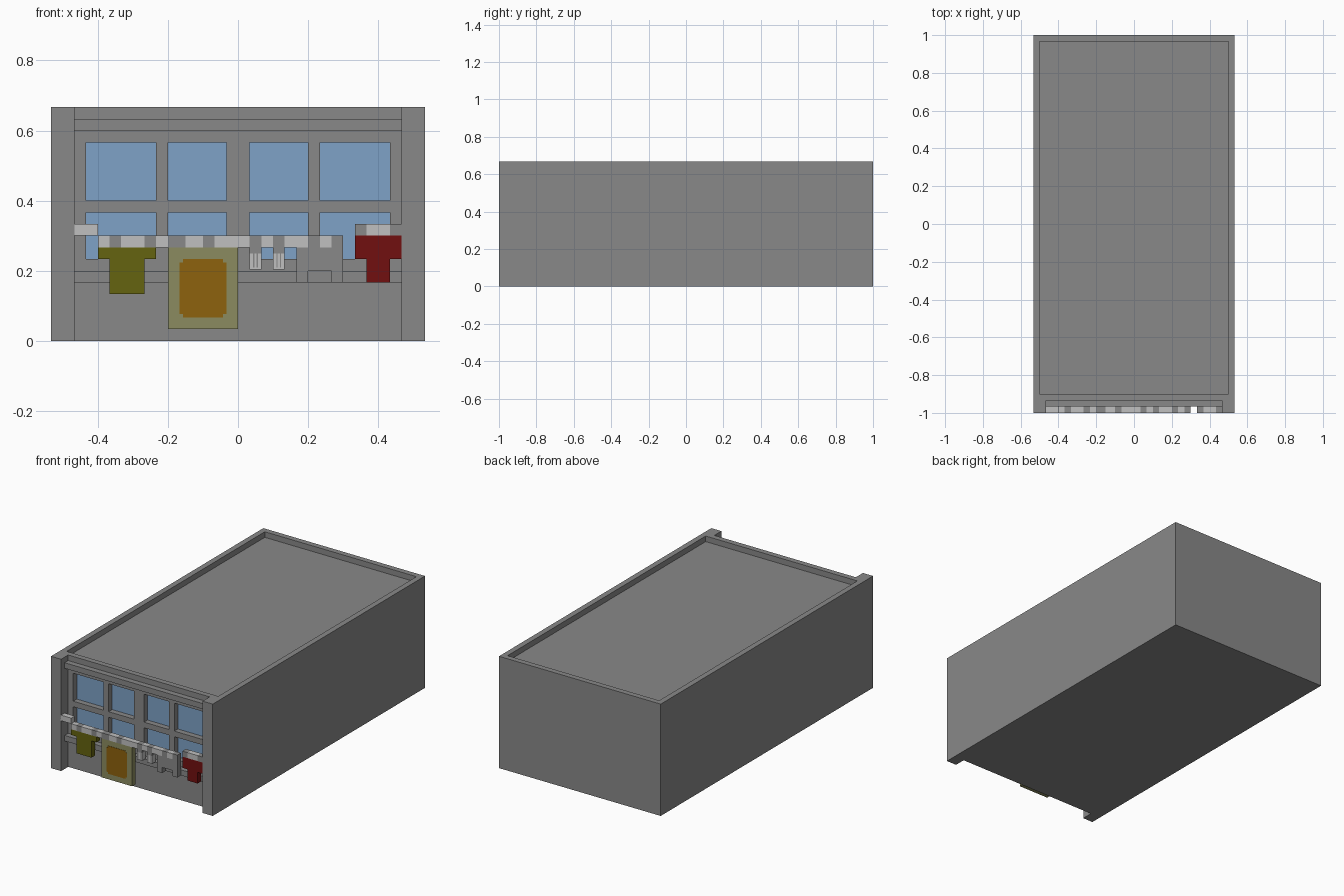
import bpy, bmesh

cube = bpy.data.objects.get("Cube")
if cube:
    bpy.data.objects.remove(cube, do_unlink=True)

U = 1 / 30  # building block size


def material(name, r, g, b):
    m = bpy.data.materials.new(name)
    m.use_nodes = True
    m.diffuse_color = (r, g, b, 1)
    m.node_tree.nodes["Principled BSDF"].inputs["Base Color"].default_value = (r, g, b, 1)
    return m


GREY = material("grey concrete", 0.25, 0.25, 0.25)
BLUE = material("window blue", 0.21, 0.36, 0.57)
WHITE = material("rope white", 0.53, 0.53, 0.53)
OLIVE = material("olive cloth", 0.13, 0.125, 0.005)
RUG = material("rug border", 0.26, 0.26, 0.115)
ORANGE = material("rug orange", 0.27, 0.122, 0.004)
RED = material("red cloth", 0.165, 0.005, 0.005)


def prism(name, mat, outline, y0, y1):
    """Extrude a front outline of (x, z) block units from y0 to y1."""
    bm = bmesh.new()
    face = bm.faces.new([bm.verts.new((x * U, y0 * U, z * U)) for x, z in outline])
    ext = bmesh.ops.extrude_face_region(bm, geom=[face])["geom"]
    bmesh.ops.translate(bm, vec=(0, (y1 - y0) * U, 0),
                        verts=[v for v in ext if isinstance(v, bmesh.types.BMVert)])
    bmesh.ops.recalc_face_normals(bm, faces=bm.faces)
    mesh = bpy.data.meshes.new(name)
    bm.to_mesh(mesh)
    bm.free()
    mesh.materials.append(mat)
    ob = bpy.data.objects.new(name, mesh)
    bpy.context.collection.objects.link(ob)
    return ob


def box(name, mat, x0, x1, y0, y1, z0, z1):
    return prism(name, mat, [(x0, z0), (x1, z0), (x1, z1), (x0, z1)], y0, y1)


def cut(target, *dims):
    cutter = box("cutter", GREY, *dims)
    cutter.hide_render = True
    mod = target.modifiers.new("cut", "BOOLEAN")
    mod.operation = "DIFFERENCE"
    mod.solver = "EXACT"
    mod.object = cutter
    bpy.context.view_layer.objects.active = target
    bpy.ops.object.modifier_apply(modifier=mod.name)
    bpy.data.objects.remove(cutter, do_unlink=True)


# Building shell: recessed facade between pillars, sunken roof, window openings
building = box("building", GREY, -16, 16, -30, 30, 0, 20)
cut(building, -14, 14, -32, -28, -1, 21)
cut(building, -15, 15, -27, 29, 19, 21)
for x0, x1 in ((-13, -7), (-6, -1), (1, 6), (7, 13)):
    for z0, z1 in ((7, 11), (12, 17)):
        cut(building, x0, x1, -29, -27, z0, z1)

# Glass is every face at the back of a window opening
mesh = building.data
while len(mesh.materials) > 1:
    mesh.materials.pop()
mesh.materials.append(BLUE)
for p in mesh.polygons:
    glass = (p.normal.y < -0.9 and abs(p.center.y / U + 27) < 0.1
             and p.center.z < 18 * U)
    p.material_index = 1 if glass else 0

# Ledges across the facade
box("cornice", GREY, -14, 14, -29, -28, 18, 19)
box("window_sill", GREY, -14, 14, -29, -28, 5, 6)

# Sagging clothesline, with grey pegs where the cloth hangs
F, B = -30, -29
box("rope_left_end", WHITE, -14.2, -12, F, B, 9, 10)
edges = [-12, -11, -10, -8, -7, -6, -4.5, -3, -2, 1, 2, 3, 4, 6, 7, 8, 9]
for i, (x0, x1) in enumerate(zip(edges, edges[1:])):
    if i % 2 == 0:
        box("rope", WHITE, x0, x1, F, B, 8, 9)
    else:
        box("peg", GREY, x0, x1, F, B, 8, 9)
box("rope_right_end", WHITE, 11, 13, F, B, 9, 10)
for x in (10, 13):
    box("red_shirt_peg", GREY, x, x + 1, F, B, 9, 10)


def shirt(name, mat, x0, x1, inset, z0, z_sleeve, z1):
    a, b = x0 + inset, x1 - inset
    prism(name, mat, [(a, z0), (b, z0), (b, z_sleeve), (x1, z_sleeve), (x1, z1),
                      (x0, z1), (x0, z_sleeve), (a, z_sleeve)], F, B)


shirt("olive_shirt", OLIVE, -12, -7, 1, 4, 7, 8)
shirt("red_shirt", RED, 10, 14, 1, 5, 7, 9)

# Grey shorts
prism("grey_shorts", GREY, [(5, 5), (6, 5), (6, 6), (8, 6), (8, 5), (9, 5),
                            (9, 8), (5, 8)], F, B)

# Socks: grey tops, white feet with thin stripes
for x in (1, 3):
    box("sock_top", GREY, x, x + 1, F, B, 7.5, 8)
    box("sock_foot", WHITE, x, x + 1, F + 0.05, B, 6.1, 7.5)
    for k in (0.3, 0.6):
        box("sock_stripe", GREY, x + k, x + k + 0.1, F, F + 0.05, 6.3, 7.5)

# Rug with a notched orange centre
box("rug", RUG, -6, 0, F + 0.06, B, 1, 8)
n = 0.3
x0, x1, z0, z1 = -5, -1, 2, 7
prism("rug_centre", ORANGE,
      [(x0 + n, z0), (x1 - n, z0), (x1 - n, z0 + n), (x1, z0 + n),
       (x1, z1 - n), (x1 - n, z1 - n), (x1 - n, z1), (x0 + n, z1),
       (x0 + n, z1 - n), (x0, z1 - n), (x0, z0 + n), (x0 + n, z0 + n)], F, F + 0.06)
